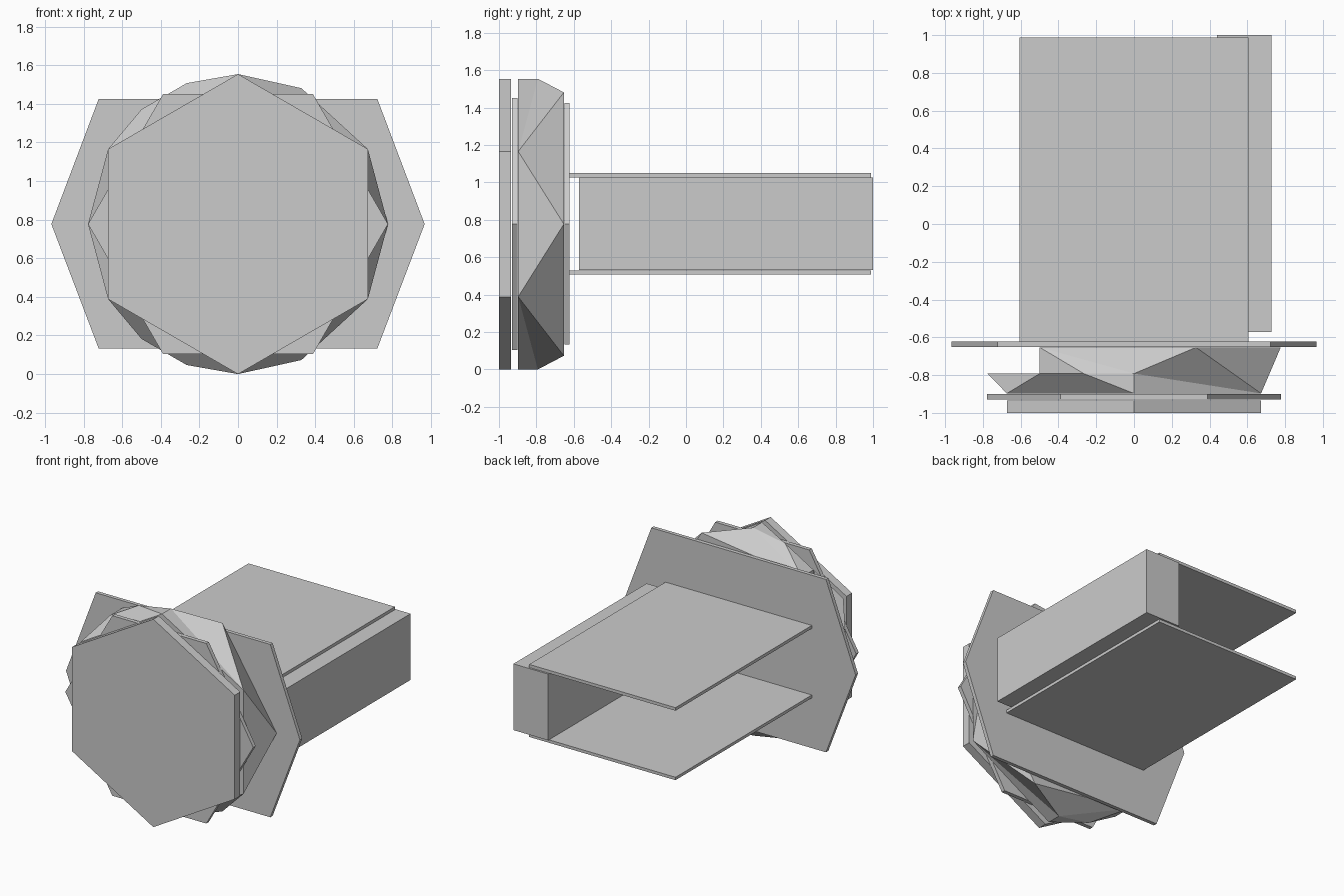
import bpy
import bmesh
from math import cos, sin, radians

if "Cube" in bpy.data.objects:
    bpy.data.objects.remove(bpy.data.objects["Cube"])

CZ = 0.777   # height of the head axis
R = 0.777    # head radius


def make_object(name, verts, faces):
    mesh = bpy.data.meshes.new(name)
    mesh.from_pydata(verts, [], faces)
    bm = bmesh.new()
    bm.from_mesh(mesh)
    bmesh.ops.recalc_face_normals(bm, faces=bm.faces)
    bm.to_mesh(mesh)
    bm.free()
    obj = bpy.data.objects.new(name, mesh)
    bpy.context.collection.objects.link(obj)
    return obj


def prism(name, profile, y0, y1):
    """Extrude an (x, z) outline along y."""
    n = len(profile)
    verts = [(x, y, z) for y in (y0, y1) for x, z in profile]
    faces = [list(range(n)), list(range(n, 2 * n))]
    faces += [[i, (i + 1) % n, n + (i + 1) % n, n + i] for i in range(n)]
    return make_object(name, verts, faces)


def hexagon(start):
    return [(R * cos(radians(start + 60 * i)), CZ + R * sin(radians(start + 60 * i)))
            for i in range(6)]


def box(name, x0, x1, y0, y1, z0, z1):
    return prism(name, [(x0, z0), (x1, z0), (x1, z1), (x0, z1)], y0, y1)


# Front plates, turned against each other
prism("front_plate", hexagon(30), -1.0, -0.935)
prism("spacer_plate", hexagon(0), -0.93, -0.9)

# Faceted head: rings F (front), M (middle), B (back), corners given by angle
RING_Y = {"F": -0.897, "M": -0.792, "B": -0.653}
upper_faces = [
    "F90 F30 M90", "M90 F30 B65", "F30 B0 B65",
    "F90 M110 M90", "F90 F150 M110", "F150 M130 M110",
    "F150 M180 M130", "M110 M130 B130", "M90 M110 B130", "M90 B130 B65",
]
centre_faces = [
    "F30 F90 F150 F210 F270 F330", "F30 F330 B0", "F150 F210 M180",
    "M130 M180 M230", "M130 B130 B230 M230", "B0 B65 B130 B230 B295",
]
corners, verts, faces = {}, [], []


def corner(ring, angle):
    key = (ring, angle % 360)
    if key not in corners:
        corners[key] = len(verts)
        a = radians(angle)
        verts.append((R * cos(a), RING_Y[ring], CZ + R * sin(a)))
    return corners[key]


def add_face(text, sign):
    faces.append([corner(t[0], sign * int(t[1:])) for t in text.split()])


for text in upper_faces:
    add_face(text, 1)
    add_face(text, -1)
for text in centre_faces:
    add_face(text, 1)
make_object("faceted_head", verts, faces)

# Wide back plate
prism("back_plate", [(0.967, CZ), (0.722, 1.425), (-0.722, 1.425),
                     (-0.967, CZ), (-0.722, 0.133), (0.722, 0.133)], -0.65, -0.622)

# Handle: two flat plates and one side block
box("upper_handle_plate", -0.605, 0.605, -0.622, 0.988, 1.027, 1.05)
box("lower_handle_plate", -0.605, 0.605, -0.622, 0.988, 0.508, 0.53)
box("side_block", 0.44, 0.727, -0.573, 1.0, 0.531, 1.026)
